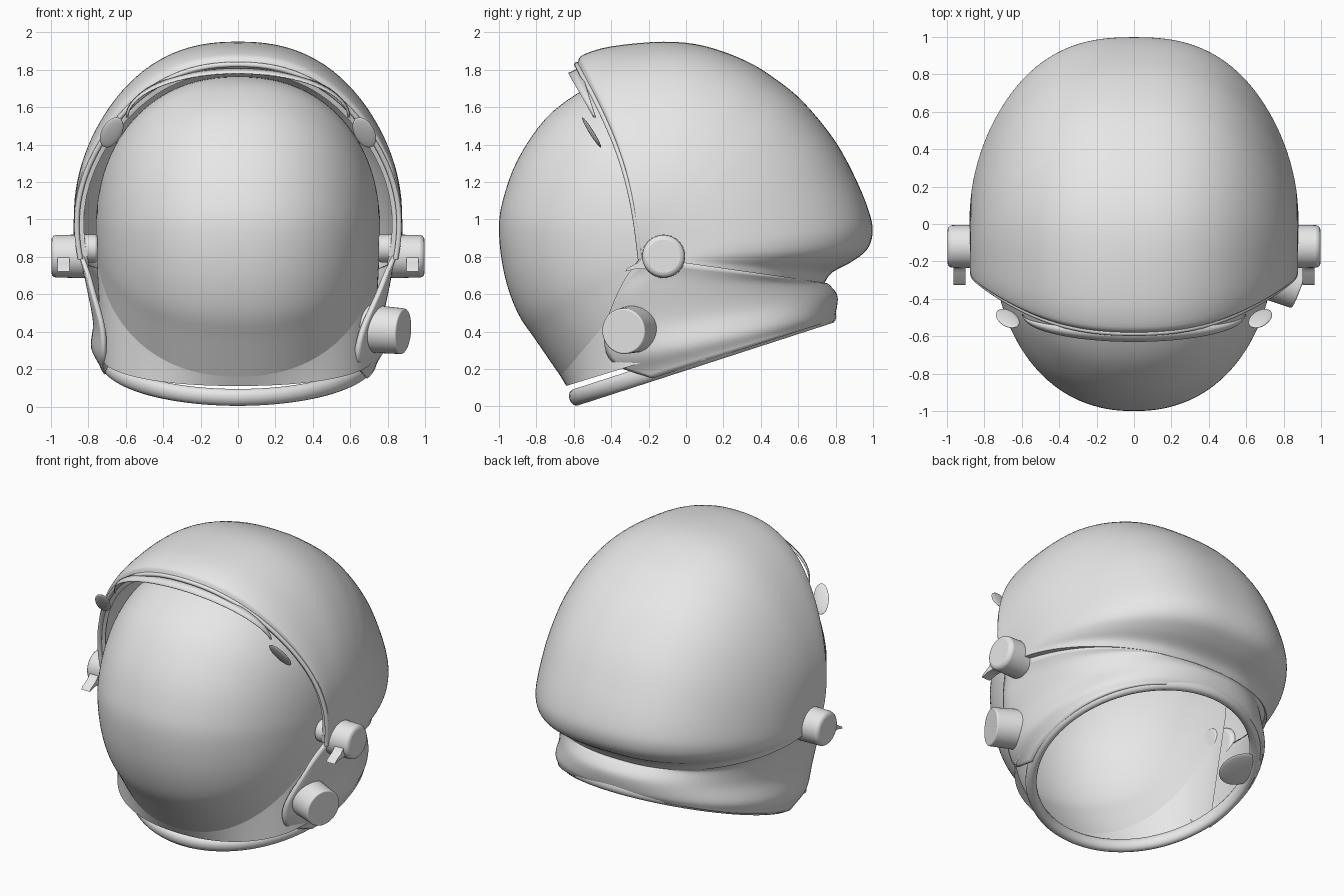
import bpy, bmesh, math
from mathutils import Vector, Matrix

if "Cube" in bpy.data.objects:
    bpy.data.objects.remove(bpy.data.objects["Cube"])

GREY = bpy.data.materials.new("light_grey")
GREY.diffuse_color = (0.8, 0.8, 0.8, 1)
GREY.use_nodes = True
GREY.node_tree.nodes["Principled BSDF"].inputs["Base Color"].default_value = GREY.diffuse_color


def smooth(pts, n):
    """Catmull-Rom resampling of control points."""
    p = [Vector(q) for q in pts]
    p = [2 * p[0] - p[1]] + p + [2 * p[-1] - p[-2]]
    out = []
    for i in range(1, len(p) - 2):
        a, b, c, d = p[i - 1:i + 3]
        for k in range(n):
            t = k / n
            out.append(0.5 * (2 * b + (c - a) * t + (2 * a - 5 * b + 4 * c - d) * t * t
                              + (3 * b - a - 3 * c + d) * t ** 3))
    return out + [p[-2]]


def finish(name, bm, angle=40):
    me = bpy.data.meshes.new(name)
    bm.to_mesh(me)
    bm.free()
    ob = bpy.data.objects.new(name, me)
    bpy.context.collection.objects.link(ob)
    me.materials.append(GREY)
    bpy.ops.object.select_all(action='DESELECT')
    ob.select_set(True)
    bpy.context.view_layer.objects.active = ob
    bpy.ops.object.shade_smooth_by_angle(angle=math.radians(angle))
    return ob


def loft(name, rows, centre, thick=0.0, closed=False):
    """Skin rows of points, faces pointing away from centre."""
    bm = bmesh.new()
    vs = [[bm.verts.new(p) for p in r] for r in rows]
    n = len(rows[0])
    for r0, r1 in zip(vs, vs[1:]):
        for j in range(n if closed else n - 1):
            k = (j + 1) % n
            bm.faces.new((r0[j], r0[k], r1[k], r1[j]))
    bmesh.ops.remove_doubles(bm, verts=bm.verts, dist=0.0005)
    bmesh.ops.recalc_face_normals(bm, faces=bm.faces)
    c = Vector(centre)
    if sum(f.normal.dot(f.calc_center_median() - c) * f.calc_area() for f in bm.faces) < 0:
        bmesh.ops.reverse_faces(bm, faces=bm.faces)
    ob = finish(name, bm)
    if thick:
        m = ob.modifiers.new("thickness", 'SOLIDIFY')
        m.thickness = thick
        m.offset = -1
    return ob


def spow(v, e):
    return math.copysign(abs(v) ** e, v)


def arch(w, hinge, crest, n, bow=0.0, bulge=0.0, steps=72):
    """Superellipse arch from hinge to hinge over a crest point."""
    row = []
    for j in range(steps + 1):
        a = math.pi * j / steps
        s = spow(max(math.sin(a), 0), 2 / n)
        y = hinge[0] + (crest[0] - hinge[0]) * s + bow * math.sin(math.pi * s)
        x = w * spow(math.cos(a), 2 / n) * (1 + bulge * math.sin(math.pi * s) * (1 - s))
        row.append((x, y, hinge[1] + (crest[1] - hinge[1]) * s))
    return row


def tube(name, path, r, closed=True):
    cu = bpy.data.curves.new(name, 'CURVE')
    cu.dimensions = '3D'
    cu.bevel_depth = r
    cu.bevel_resolution = 4
    sp = cu.splines.new('POLY')
    sp.points.add(len(path) - 1)
    for p, q in zip(sp.points, path):
        p.co = (*q, 1)
    sp.use_cyclic_u = closed
    ob = bpy.data.objects.new(name, cu)
    bpy.context.collection.objects.link(ob)
    cu.materials.append(GREY)


def cylinder(name, p0, p1, r0, r1, bevel):
    p0, p1 = Vector(p0), Vector(p1)
    d = p1 - p0
    bm = bmesh.new()
    bmesh.ops.create_cone(bm, cap_ends=True, segments=40, radius1=r0, radius2=r1, depth=d.length,
                          matrix=Matrix.Translation((p0 + p1) / 2)
                          @ d.to_track_quat('Z', 'Y').to_matrix().to_4x4())
    ob = finish(name, bm)
    m = ob.modifiers.new("bevel", 'BEVEL')
    m.width, m.segments, m.limit_method = bevel, 3, 'ANGLE'


def pad(name, loc, scale, rx, ry=0.0):
    bm = bmesh.new()
    bmesh.ops.create_uvsphere(bm, u_segments=24, v_segments=12, radius=1,
                              matrix=Matrix.Translation(loc) @ Matrix.Rotation(rx, 4, 'X')
                              @ Matrix.Rotation(ry, 4, 'Y') @ Matrix.Diagonal((*scale, 1)))
    finish(name, bm)


# outer shell: arches fanned from the side hinges, with an inner liner
crest = smooth([(-.58, 1.84), (-.55, 1.88), (-.40, 1.925), (-.12, 1.95), (.1, 1.927), (.32, 1.848),
                (.48, 1.75), (.63, 1.625), (.80, 1.415), (.92, 1.19), (.985, 1.02), (.997, .92),
                (.965, .835), (.88, .77), (.78, .715), (.74, .66)], 4)
N = len(crest) - 1
HINGE = Vector((-.24, .80))
rows, liner = [], []
for i, c in enumerate(crest):
    f = max(0, 1 - i / (.5 * N))
    n = 2.5 - .26 * f
    rows.append(arch(.855, HINGE, c, n, .07 * f, .075))
    d = c - HINGE
    liner.append(arch(.805, HINGE, HINGE + d * (1 - .055 / d.length), n, .07 * f, .075))
loft("outer_shell", rows + liner[::-1] + rows[:1], (0, 0, .9))
tube("shell_rim", [(x * .985, y - .004, z - .012) for x, y, z in rows[0]], .014, False)

# face dome
DH = (-.02, .93)
dome = smooth([(.1, 1.72), (-.08, 1.755), (-.25, 1.765), (-.42, 1.745), (-.57, 1.68), (-.75, 1.54),
               (-.90, 1.32), (-.98, 1.1), (-1.0, .93), (-.97, .7), (-.90, .5), (-.80, .35),
               (-.67, .16)], 4)
drows = [arch(.76, DH, c, 2.2) for c in dome]
loft("face_dome", drows, (0, -.02, .93))

# chin panel joining the dome's lower edge to a lip
lip = []
for j in range(73):
    a = math.pi * j / 72
    lip.append((.73 * spow(math.cos(a), .92), -.12 - .52 * math.sin(a) ** .92,
                .27 - .16 * math.sin(a) ** .92))
mid = [tuple((Vector(p) + Vector(q)) / 2) for p, q in zip(drows[-1], lip)]
loft("chin_panel", [drows[-1], mid, lip], (0, 0, .6))

# neck body: half width, centre y, back reach, front reach, z at centre, z slope, end angles left/right
levels = [(.848, -.24, .98, .40, .80, -.143, 90, 90), (.81, -.20, .965, .40, .64, .012, 103, 109),
          (.775, -.10, .91, .60, .45, .154, 110, 122), (.785, 0, .80, .62, .32, .225, 114, 127),
          (.74, .10, .68, .68, .24, .324, 106, 112)]
cols = []
for j in range(97):
    t = j / 48 - 1
    col = []
    for hx, yc, rb, rf, z0, sl, endl, endr in levels:
        a = math.radians(endr if t > 0 else endl) * t
        e = 2 / (2.5 - .3 * min(1, (.80 - z0) * 4))
        dy = spow(math.cos(a), e)
        dy *= rb if dy > 0 else rf
        col.append((hx * spow(math.sin(a), e), yc + dy, z0 + sl * dy))
    cols.append(smooth(col, 5))
loft("neck_body", cols, (0, .1, .5), .025)

# neck ring: rounded band swept round the tilted opening
ring = []
for k in range(15):
    b = 2 * math.pi * (k % 14) / 14
    u, v = -.012 + .034 * math.cos(b), .036 + .046 * math.sin(b)
    row = []
    for j in range(96):
        a = 2 * math.pi * j / 96
        y = .10 + (.69 + u) * math.sin(a)
        row.append(((.725 + u) * math.cos(a), y - .31 * v, .014 + .324 * (y + .58) + v * .95))
    ring.append(row)
loft("neck_ring", ring, (0, .1, .24), closed=True)

# brow shade: thin crescent under the rim
outer, inner = [], []
for j in range(41):
    a = math.pi * (j / 40 - .5)
    s, c = math.sin(a), math.cos(a)
    outer.append((.60 * s, -.485 - .08 * c, 1.545 + .268 * c))
    inner.append((.59 * s, -.495 - .135 * c, 1.545 + .238 * c))
loft("brow_shade", [outer, inner], (0, 0, 1), .006)

for side, label in ((1, "right"), (-1, "left")):
    # hinge knobs with levers
    cylinder("hinge_knob_" + label, (side * .80, -.12, .803), (side * .997, -.12, .803), .117, .113, .025)
    cylinder("inner_knob_" + label, (side * .75, -.17, .845), (side * .84, -.17, .845), .075, .075, .015)
    bm = bmesh.new()
    prof = [(-.12, .69), (-.17, .71), (-.22, .735), (-.27, .735), (-.325, .722), (-.315, .738),
            (-.26, .768), (-.23, .80), (-.20, .85), (-.12, .83)]
    f = bm.faces.new([bm.verts.new((side * .90, y, z)) for y, z in prof])
    ext = bmesh.ops.extrude_face_region(bm, geom=[f])
    for v in ext["geom"]:
        if isinstance(v, bmesh.types.BMVert):
            v.co.x += side * .065
    bmesh.ops.recalc_face_normals(bm, faces=bm.faces)
    finish("knob_lever_" + label, bm, 30)
    # rim tabs
    pad("rim_tab_" + label, (side * .675, -.505, 1.465), (.055, .012, .10), math.radians(32),
        side * math.radians(-22))

# hose port
cylinder("hose_port", (.60, -.23, .425), (.885, -.335, .402), .132, .122, .008)

# inner neck tab
pad("neck_tab", (-.56, .36, .325), (.13, .14, .012), math.radians(18))
